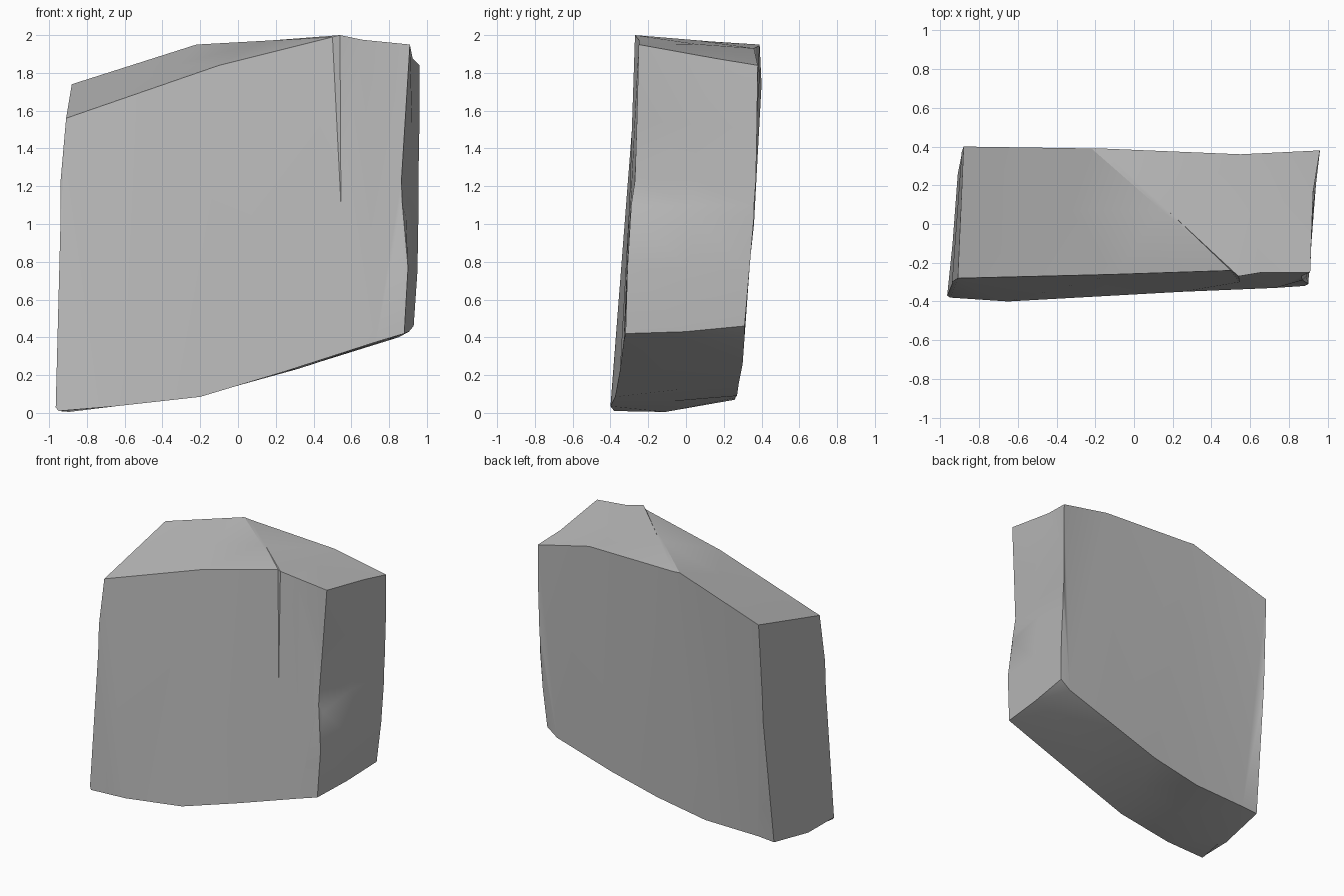
import bpy
import bmesh
import math
from mathutils import Vector

cube = bpy.data.objects.get("Cube")
if cube:
    bpy.data.objects.remove(cube, do_unlink=True)


def make_material(name, colour):
    material = bpy.data.materials.new(name)
    material.use_nodes = True
    material.diffuse_color = colour
    material.node_tree.nodes["Principled BSDF"].inputs["Base Color"].default_value = colour
    return material


# Matching outlines of the two broad faces, clockwise from the upper crack
front_outline = [
    (.54, -.27, 2), (.66, -.25, 1.975), (.91, -.25, 1.95),
    (.885, -.26, 1.55), (.865, -.27, 1.23), (.87, -.29, 1.1), (.89, -.27, 1.04),
    (.9, -.31, .77), (.88, -.32, .42),
    (.73, -.33, .375), (.25, -.35, .22), (-.2, -.375, .085), (-.65, -.4, .035),
    (-.95, -.38, .01), (-.965, -.37, .03),
    (-.94, -.31, 1), (-.94, -.3, 1.22), (-.91, -.28, 1.56),
    (-.1, -.26, 1.84), (.5, -.24, 1.99),
]
back_outline = [
    (-.17, .39, 1.945), (.55, .36, 1.93), (.96, .38, 1.84),
    (.96, .375, 1.5), (.955, .37, 1.23), (.955, .36, 1.1), (.955, .36, 1.04),
    (.95, .335, .75), (.93, .31, .46),
    (.85, .31, .4), (.4, .3, .26), (.04, .28, .16), (-.35, .27, .09),
    (-.78, .26, .08), (-.91, .26, .07),
    (-.89, .36, 1), (-.89, .37, 1.2), (-.88, .4, 1.74),
    (-.55, .395, 1.845), (-.22, .39, 1.95),
]
# Small bumps on the middle loop, by outline position
bumps = {2: (-.01, .1, -.02), 8: (0, 0, -.01), 10: (0, 0, -.005),
         13: (-.03, -.05, -.04), 14: (0, -.05, -.04)}

bm = bmesh.new()


def add_loop(points):
    return [bm.verts.new(point) for point in points]


def bridge(loop_a, loop_b):
    count = len(loop_a)
    for i in range(count):
        j = (i + 1) % count
        bm.faces.new((loop_a[i], loop_a[j], loop_b[j], loop_b[i]))


middle_outline = [
    Vector(a).lerp(Vector(b), .5) + Vector(bumps.get(i, (0, 0, 0)))
    for i, (a, b) in enumerate(zip(front_outline, back_outline))
]
front, middle, back = map(add_loop, (front_outline, middle_outline, back_outline))
bridge(front, middle)
bridge(middle, back)

# Broad faces, with a thin tapering crack stepped into the front
crack_tip = bm.verts.new((.545, -.3, 1.1))
bm.faces.new(front + [crack_tip])
bm.faces.new((front[-1], front[0], crack_tip))
bm.faces.new(back)

bmesh.ops.triangulate(bm, faces=bm.faces[:], ngon_method="BEAUTY")
bmesh.ops.recalc_face_normals(bm, faces=bm.faces[:])

mesh = bpy.data.meshes.new("rock_slab")
bm.to_mesh(mesh)
bm.free()
mesh.materials.append(make_material("stone grey", (.5, .5, .5, 1)))

# Soft facets with crisp rims
slab = bpy.data.objects.new("rock_slab", mesh)
bpy.context.collection.objects.link(slab)
bpy.context.view_layer.objects.active = slab
slab.select_set(True)
bpy.ops.object.shade_smooth_by_angle(angle=math.radians(30))
